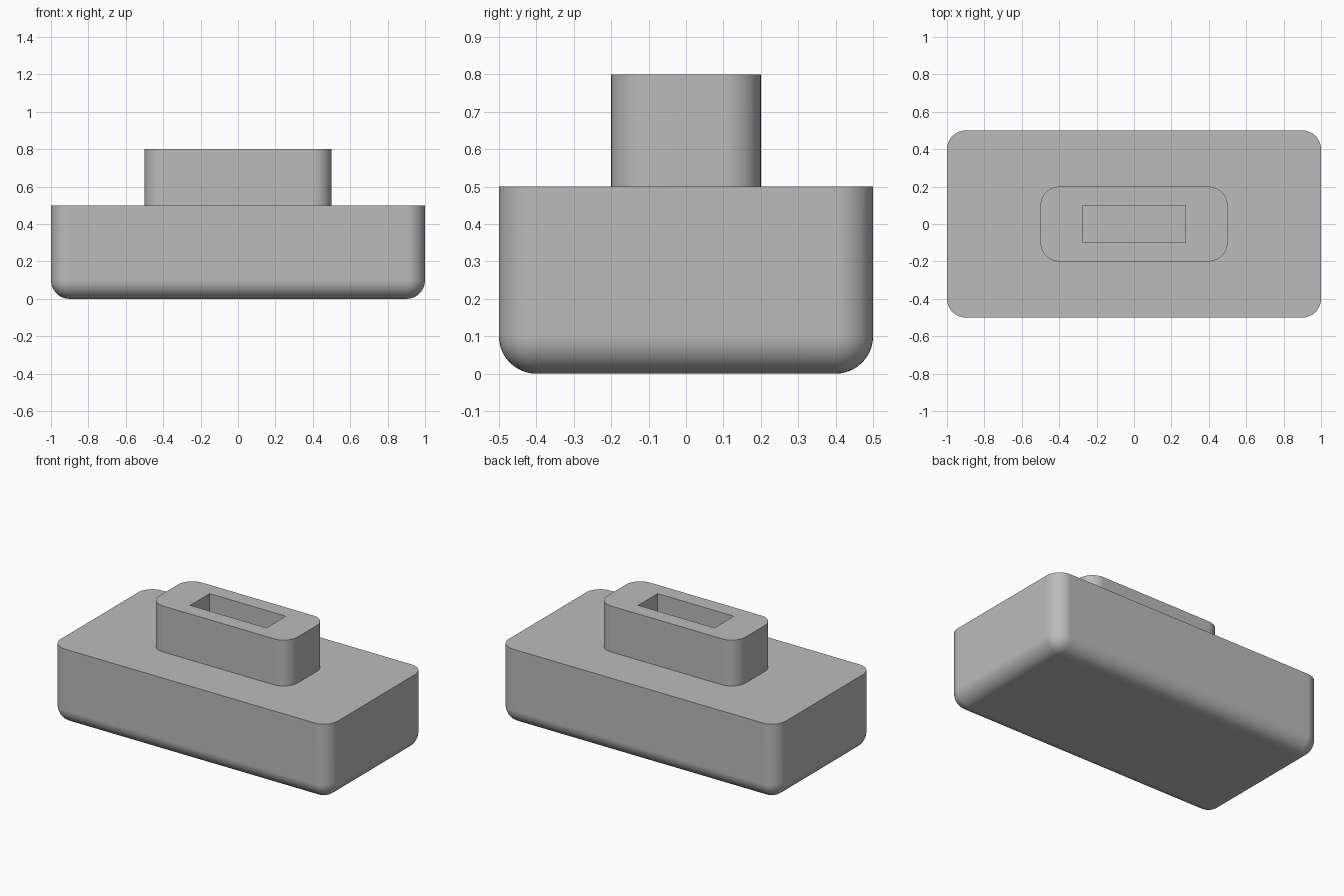
import bpy
import bmesh

cube = bpy.data.objects.get("Cube")
if cube:
    bpy.data.objects.remove(cube, do_unlink=True)

RADIUS = 0.1

# Single flat grey material
grey = bpy.data.materials.new("plain_grey")
grey.use_nodes = True
colour = (0.5, 0.5, 0.5, 1)
grey.diffuse_color = colour
shader = next(n for n in grey.node_tree.nodes if n.type == "BSDF_PRINCIPLED")
shader.inputs["Base Color"].default_value = colour


def block(name, size_x, size_y, bottom, top, rounded=None):
    """Box with optional rounding of its vertical edges, or of all but the top."""
    bm = bmesh.new()
    bmesh.ops.create_cube(bm, size=1)
    for v in bm.verts:
        v.co.x *= size_x
        v.co.y *= size_y
        v.co.z = top if v.co.z > 0 else bottom
    edges = []
    for e in bm.edges:
        a, b = (v.co.z for v in e.verts)
        vertical = abs(a - b) > 0.01
        low = max(a, b) < bottom + 0.01
        if (rounded and vertical) or (rounded == "below" and low):
            edges.append(e)
    if edges:
        bmesh.ops.bevel(bm, geom=edges, offset=RADIUS, offset_type="OFFSET",
                        segments=12, profile=0.5, affect="EDGES")
    bmesh.ops.recalc_face_normals(bm, faces=bm.faces)
    mesh = bpy.data.meshes.new(name)
    bm.to_mesh(mesh)
    bm.free()
    mesh.materials.append(grey)
    obj = bpy.data.objects.new(name, mesh)
    bpy.context.collection.objects.link(obj)
    return obj


def select_only(obj):
    bpy.ops.object.select_all(action="DESELECT")
    obj.select_set(True)
    bpy.context.view_layer.objects.active = obj


def combine(target, tool, operation):
    """Apply a boolean and discard the tool object."""
    mod = target.modifiers.new(operation.title(), "BOOLEAN")
    mod.operation = operation
    mod.solver = "EXACT"
    mod.object = tool
    select_only(target)
    bpy.ops.object.modifier_apply(modifier=mod.name)
    bpy.data.objects.remove(tool, do_unlink=True)


# Wide base, rounded underneath and at the corners, flat on top
body = block("body", 2, 1, 0, 0.5, "below")

# Raised collar with rounded corners, fused to the base
collar = block("collar", 1, 0.4, 0.4, 0.8, "sides")
combine(body, collar, "UNION")

# Rectangular slot sunk into the collar
slot = block("slot_cutter", 0.55, 0.2, 0.55, 0.9)
slot.hide_render = True
combine(body, slot, "DIFFERENCE")

# Smooth fillets, crisp rims and truly flat faces
select_only(body)
bpy.ops.object.shade_smooth_by_angle(angle=0.6)
flat = body.modifiers.new("Flat faces", "WEIGHTED_NORMAL")
flat.keep_sharp = True
